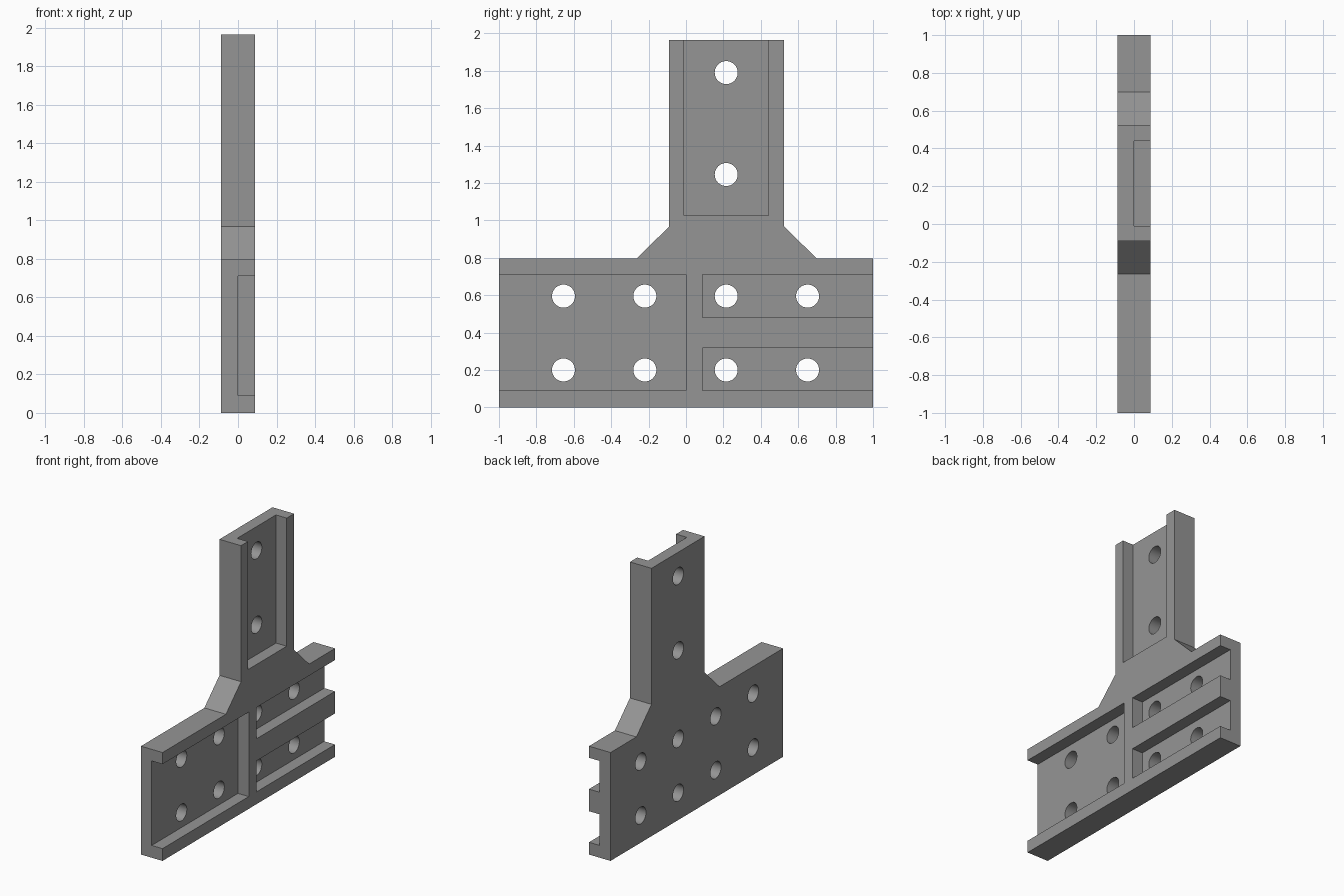
import bpy, bmesh, math
from mathutils import Matrix

if "Cube" in bpy.data.objects:
    bpy.data.objects.remove(bpy.data.objects["Cube"])

HALF = 0.0875    # half thickness of the plate
FLOOR = 0.0      # x of the pocket floors
TOP = 1.965

grey = bpy.data.materials.new("grey")
grey.diffuse_color = (0.3, 0.3, 0.3, 1)
grey.use_nodes = True
grey.node_tree.nodes["Principled BSDF"].inputs["Base Color"].default_value = grey.diffuse_color


def add_object(name, bm):
    bmesh.ops.recalc_face_normals(bm, faces=bm.faces)
    mesh = bpy.data.meshes.new(name)
    bm.to_mesh(mesh)
    bm.free()
    mesh.materials.append(grey)
    obj = bpy.data.objects.new(name, mesh)
    bpy.context.collection.objects.link(obj)
    return obj


def prism(name, outline, x0, x1):
    """Extrude a (y, z) outline from x0 to x1."""
    bm = bmesh.new()
    face = bm.faces.new([bm.verts.new((x0, y, z)) for y, z in outline])
    ext = bmesh.ops.extrude_face_region(bm, geom=[face])["geom"]
    bmesh.ops.translate(bm, vec=(x1 - x0, 0, 0),
                        verts=[v for v in ext if isinstance(v, bmesh.types.BMVert)])
    return add_object(name, bm)


def cut(target, cutter):
    mod = target.modifiers.new(cutter.name, "BOOLEAN")
    mod.operation = "DIFFERENCE"
    mod.solver = "EXACT"
    mod.object = cutter
    cutter.hide_render = True
    cutter.hide_set(True)


# T-shaped plate with chamfered inner corners
plate = prism("bracket_plate", [
    (-1, 0), (1, 0), (1, 0.795), (0.70, 0.795), (0.525, 0.967), (0.525, TOP),
    (-0.09, TOP), (-0.09, 0.967), (-0.265, 0.795), (-1, 0.795)], -HALF, HALF)

# Open-ended channels: y0, y1, z0, z1
channels = {
    "stem_channel": (-0.01, 0.44, 1.025, TOP + 0.1),
    "wide_channel": (-1.1, 0.0, 0.09, 0.71),
    "upper_channel": (0.0875, 1.1, 0.48, 0.71),
    "lower_channel": (0.0875, 1.1, 0.09, 0.318),
}
for name, (y0, y1, z0, z1) in channels.items():
    cut(plate, prism(name, [(y0, z0), (y1, z0), (y1, z1), (y0, z1)], FLOOR, 0.2))

# Bolt holes through the plate
holes = [(y, z) for y in (-0.655, -0.22, 0.215, 0.65) for z in (0.2, 0.595)]
holes += [(0.215, 1.245), (0.215, 1.79)]
bm = bmesh.new()
for y, z in holes:
    bmesh.ops.create_cone(
        bm, cap_ends=True, segments=48, radius1=0.0615, radius2=0.0615, depth=0.6,
        matrix=Matrix.Translation((0, y, z)) @ Matrix.Rotation(math.pi / 2, 4, "Y"))
cut(plate, add_object("bolt_holes", bm))

# Bake the cuts, then smooth only the hole walls
bpy.context.view_layer.objects.active = plate
plate.select_set(True)
for mod in list(plate.modifiers):
    bpy.ops.object.modifier_apply(modifier=mod.name)
for obj in list(bpy.data.objects):
    if obj is not plate:
        bpy.data.objects.remove(obj)
bpy.ops.object.shade_smooth_by_angle(angle=math.radians(30))
